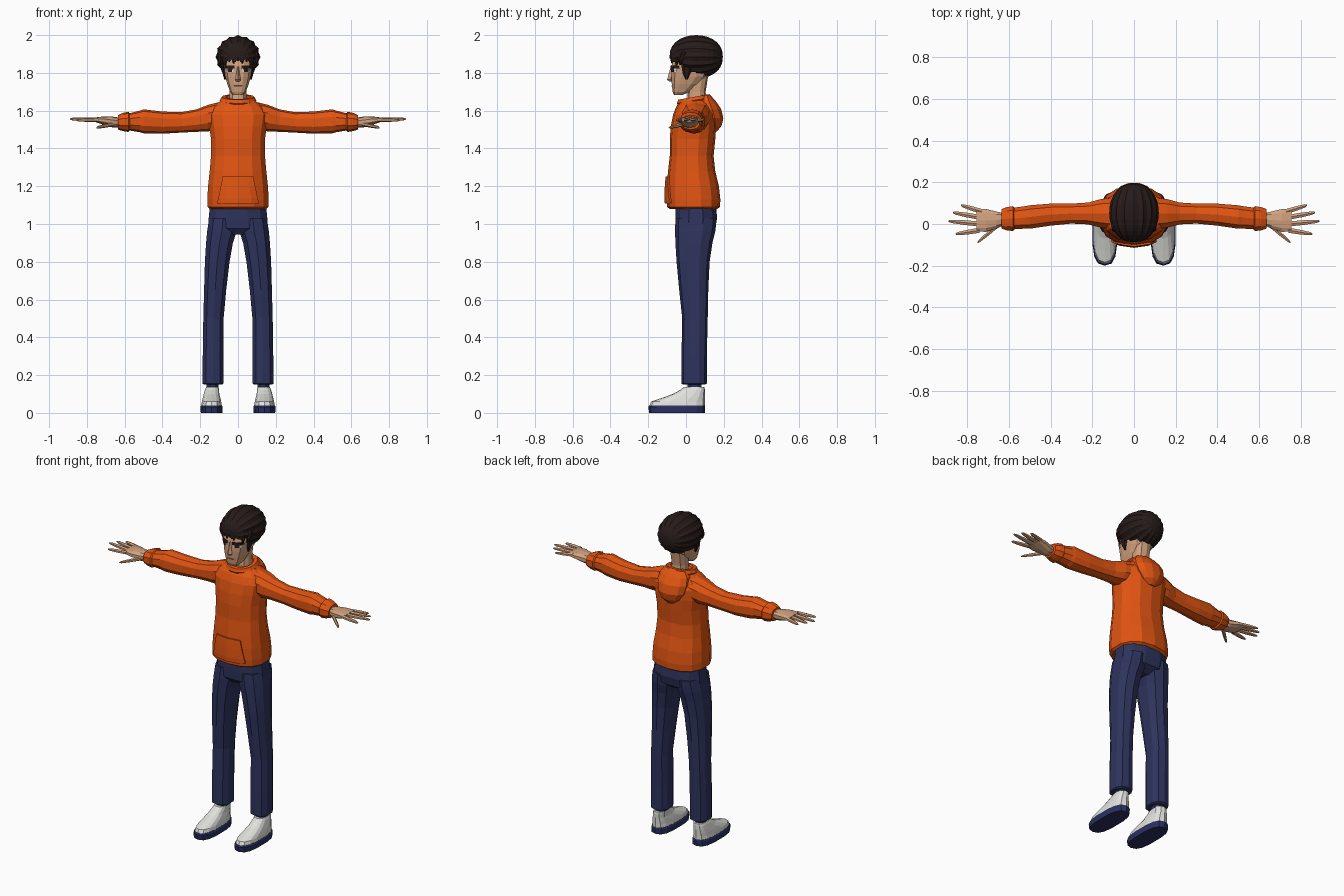
import bpy, bmesh
from math import sin, cos, pi, copysign, radians
from mathutils import Vector
from mathutils.bvhtree import BVHTree

if "Cube" in bpy.data.objects:
    bpy.data.objects.remove(bpy.data.objects["Cube"])


def material(name, rgb):
    m = bpy.data.materials.new(name)
    m.use_nodes = True
    m.diffuse_color = (*rgb, 1)
    m.node_tree.nodes["Principled BSDF"].inputs["Base Color"].default_value = (*rgb, 1)
    return m


ORANGE = material("orange_fabric", (.76, .09, .006))
NAVY = material("navy_denim", (.027, .034, .11))
SOLE = material("blue_sole", (.023, .03, .12))
SKIN = material("skin", (.64, .36, .21))
HAIR = material("dark_brown_hair", (.02, .011, .01))
WHITE = material("off_white", (.75, .75, .72))
LIP = material("lip_brown", (.3, .13, .08))


def finish(name, bm, mat):
    me = bpy.data.meshes.new(name)
    bm.to_mesh(me)
    bm.free()
    me.materials.append(mat)
    ob = bpy.data.objects.new(name, me)
    bpy.context.collection.objects.link(ob)
    return ob


def loft(name, mat, axis, rings, sides=10, power=2.4, side=1, turn=.5):
    """Skin rounded rings (position, u0, u1, v0, v1) placed along one axis."""
    bm = bmesh.new()
    loops = []
    for p, u0, u1, v0, v1 in rings:
        loop = []
        for i in range(sides):
            a = 2 * pi * (i + turn) / sides
            c, s = (copysign(abs(f) ** (2 / power), f) for f in (cos(a), sin(a)))
            u = (u0 + u1 + (u1 - u0) * c) / 2
            v = (v0 + v1 + (v1 - v0) * s) / 2
            x, y, z = (p, u, v) if axis == "x" else (u, v, p)
            loop.append(bm.verts.new((x * side, y, z)))
        loops.append(loop)
    for lo, hi in zip(loops, loops[1:]):
        for i in range(sides):
            j = (i + 1) % sides
            bm.faces.new((lo[i], lo[j], hi[j], hi[i]))
    bm.faces.new(loops[0])
    bm.faces.new(loops[-1])
    bmesh.ops.recalc_face_normals(bm, faces=bm.faces)
    return finish(name, bm, mat)


def body(name, mat, rings, **kw):
    """Loft symmetric rings (z, half width, front y, back y) upwards."""
    return loft(name, mat, "z", [(z, -w, w, f, b) for z, w, f, b in rings], **kw)


def plate(name, mat, target, low, high, lift=.003, nx=6, nz=3):
    """Thin plate draped on the front of target; low/high = (x0, x1, z)."""
    me = target.data
    tree = BVHTree.FromPolygons([v.co for v in me.vertices], [p.vertices for p in me.polygons])
    bm = bmesh.new()
    low, high = Vector(low), Vector(high)
    grid = []
    for r in range(nz + 1):
        x0, x1, z = low.lerp(high, r / nz)
        row = []
        for c in range(nx + 1):
            x = x0 + (x1 - x0) * c / nx
            hit = tree.ray_cast(Vector((x, -1, z)), Vector((0, 1, 0)))[0]
            row.append(bm.verts.new((x, hit.y - lift, z)))
        grid.append(row)
    for a, b in zip(grid, grid[1:]):
        for i in range(nx):
            bm.faces.new((a[i], a[i + 1], b[i + 1], b[i]))
    bmesh.ops.recalc_face_normals(bm, faces=bm.faces)
    ob = finish(name, bm, mat)
    solid = ob.modifiers.new("thickness", "SOLIDIFY")
    solid.thickness, solid.offset = lift * 1.5, 0
    return ob


# Hoodie body, front pocket, collar and hanging hood
torso = body("hoodie_body", ORANGE, [
    (1.08, .152, -.085, .165), (1.09, .165, -.1, .18), (1.13, .166, -.104, .182),
    (1.2, .162, -.102, .174), (1.28, .153, -.095, .155), (1.36, .146, -.086, .146),
    (1.45, .146, -.086, .155), (1.52, .156, -.08, .16), (1.58, .165, -.068, .155),
    (1.62, .14, -.052, .14), (1.655, .09, -.03, .125)], sides=14)
plate("front_pocket", ORANGE, torso, (-.108, .108, 1.11), (-.08, .08, 1.25), lift=.006, nz=5)
bpy.ops.mesh.primitive_torus_add(major_segments=14, minor_segments=6, major_radius=.076,
                                 minor_radius=.021, location=(0, .045, 1.655),
                                 rotation=(radians(10), 0, 0))
collar = bpy.context.object
collar.name = "hoodie_collar"
collar.data.materials.append(ORANGE)
body("hanging_hood", ORANGE, [
    (1.49, .025, .125, .165), (1.52, .065, .1, .19), (1.56, .092, .07, .2),
    (1.61, .102, .05, .188), (1.65, .095, .055, .16), (1.682, .07, .08, .13)], sides=12, power=2)

# Trouser seat
body("trouser_seat", NAVY, [
    (.945, .06, -.03, .11), (.975, .164, -.056, .155), (1.03, .16, -.06, .168),
    (1.12, .15, -.06, .16)], sides=12)

for label, s in (("left", 1), ("right", -1)):
    # Sleeve with cuff
    loft(label + "_sleeve", ORANGE, "x", [
        (.09, -.03, .13, 1.5, 1.648), (.16, -.02, .122, 1.49, 1.63),
        (.22, -.004, .105, 1.488, 1.607), (.3, 0, .1, 1.484, 1.592),
        (.4, -.01, .1, 1.478, 1.595), (.5, -.025, .092, 1.48, 1.607),
        (.52, -.024, .088, 1.486, 1.6), (.58, -.028, .08, 1.496, 1.585)], side=s)
    loft(label + "_cuff", ORANGE, "x", [
        (.57, -.025, .078, 1.5, 1.58), (.58, -.036, .088, 1.487, 1.594),
        (.61, -.033, .083, 1.492, 1.588), (.635, -.024, .074, 1.5, 1.576)], side=s)

    # Hand: palm, four fingers and thumb
    loft(label + "_palm", SKIN, "x", [
        (.62, -.005, .052, 1.512, 1.562), (.66, -.024, .062, 1.51, 1.568),
        (.71, -.04, .074, 1.525, 1.57), (.755, -.038, .076, 1.54, 1.564)], side=s)
    digits = {"index": (.74, -.03, .855, -.048, 1.55), "middle": (.74, 0, .89, .014, 1.556),
              "ring": (.74, .032, .868, .055, 1.555), "little": (.73, .06, .83, .09, 1.55),
              "thumb": (.655, -.008, .75, -.088, 1.51)}
    for digit, (x0, y0, x1, y1, tip_z) in digits.items():
        root_z = 1.53 if digit == "thumb" else 1.552
        rings = []
        for t, r in ((0, .014), (.5, .013), (.9, .009), (1, .004)):
            x, y, z = x0 + (x1 - x0) * t, y0 + (y1 - y0) * t, root_z + (tip_z - root_z) * t
            rings.append((x, y - r, y + r, z - r * .8, z + r * .8))
        loft(f"{label}_{digit}", SKIN, "x", rings, sides=6, power=2, side=s)

    # Trouser leg with turned hem, and sock
    loft(label + "_trouser_leg", NAVY, "z", [
        (.15, .082, .183, -.015, .1), (.155, .075, .19, -.024, .11), (.3, .075, .189, -.024, .11),
        (.5, .074, .186, -.02, .115), (.65, .06, .182, -.036, .118), (.8, .042, .178, -.05, .125),
        (.9, .024, .172, -.056, .14), (.96, .004, .167, -.058, .155),
        (1.03, .003, .155, -.056, .163)], side=s)
    loft(label + "_sock", NAVY, "z", [
        (.1, .1, .168, .005, .085), (.17, .1, .168, .005, .085)], sides=8, side=s)

    # Shoe: sole and upper
    loft(label + "_sole", SOLE, "z", [
        (0, .082, .198, -.195, .1), (.032, .08, .2, -.2, .102), (.04, .084, .196, -.195, .1)],
        sides=14, power=2.8, side=s)
    loft(label + "_shoe", WHITE, "z", [
        (.036, .084, .196, -.195, .1), (.06, .088, .192, -.184, .1),
        (.078, .092, .188, -.13, .1), (.1, .098, .182, -.07, .1),
        (.122, .1, .176, -.03, .1), (.136, .102, .17, -.012, .098)],
        sides=14, power=2.6, side=s)

# Neck, head and nose
body("neck", SKIN, [(1.6, .05, .0, .11), (1.7, .046, .01, .104), (1.8, .05, .01, .12)])
head = body("head", SKIN, [
    (1.682, .028, -.064, -.02), (1.7, .043, -.072, .02), (1.74, .058, -.077, .07),
    (1.78, .069, -.079, .11), (1.84, .077, -.078, .135), (1.88, .078, -.068, .15),
    (1.94, .06, -.02, .13)], sides=12, power=3)
body("nose", SKIN, [(1.755, .011, -.09, -.06), (1.764, .015, -.1, -.06),
                    (1.79, .01, -.093, -.06), (1.835, .007, -.08, -.06)], sides=4, power=2, turn=0)
plate("mouth", LIP, head, (-.022, .022, 1.728), (-.022, .022, 1.732), lift=.002)

# Eyes, brows, fringe corners and sideburns
for label, s in (("left", 1), ("right", -1)):
    plate(label + "_eye_white", WHITE, head, (s * .024, s * .06, 1.806), (s * .022, s * .063, 1.824), lift=.002)
    plate(label + "_iris", HAIR, head, (s * .031, s * .053, 1.806), (s * .03, s * .056, 1.824))
    plate(label + "_brow", HAIR, head, (s * .017, s * .068, 1.823), (s * .018, s * .068, 1.84), lift=.004)
    loft(label + "_sideburn", HAIR, "z", [
        (1.765, .064, .073, -.002, .008), (1.8, .064, .084, -.018, .024),
        (1.87, .064, .098, -.03, .05)], sides=6, side=s)

# Hair: ridged strands sweeping from forehead to nape, open around the face
bm = bmesh.new()
bmesh.ops.create_uvsphere(bm, u_segments=32, v_segments=14, radius=1)
bm.verts.ensure_lookup_table()
bm.normal_update()
for v in bm.verts:
    x, y, across = v.co.x, v.co.y, -v.co.z
    r = (x * x + y * y) ** .5
    strand = 0
    if r > .01:
        from_angle = round(32 * (Vector((x, y)).angle_signed(Vector((1, 0)))) / (2 * pi))
        strand = from_angle % 2
    full = (r ** -.15 if r > .01 else 1) * (.935 if strand else 1)
    v.co = (.119 * x * full, .054 - .141 * across, 1.885 + .115 * y * full)
bmesh.ops.recalc_face_normals(bm, faces=bm.faces)


def below_hairline(f):
    c = f.calc_center_median()
    return c.z < min(1.866, 1.845 - .65 * (c.y + .02))


bmesh.ops.delete(bm, geom=[f for f in bm.faces if below_hairline(f)], context="FACES")
finish("hair_cap", bm, HAIR)

# Pointed tufts along the fringe and over the temples
for i in range(-4, 5):
    x = i * .023
    y = -.082 + 5.5 * x * x
    tip = 1.862 - .012 * (i % 2) - 2.5 * x * x
    loft(f"fringe_tuft_{i + 5}", HAIR, "z", [
        (tip, x - .003, x + .003, y + .002, y + .008), (tip + .025, x - .014, x + .014, y - .004, y + .02),
        (tip + .06, x - .017, x + .017, y + .004, y + .04),
        (tip + .085, x * .9 - .008, x * .9 + .008, y + .025, y + .045)], sides=6, power=2)
